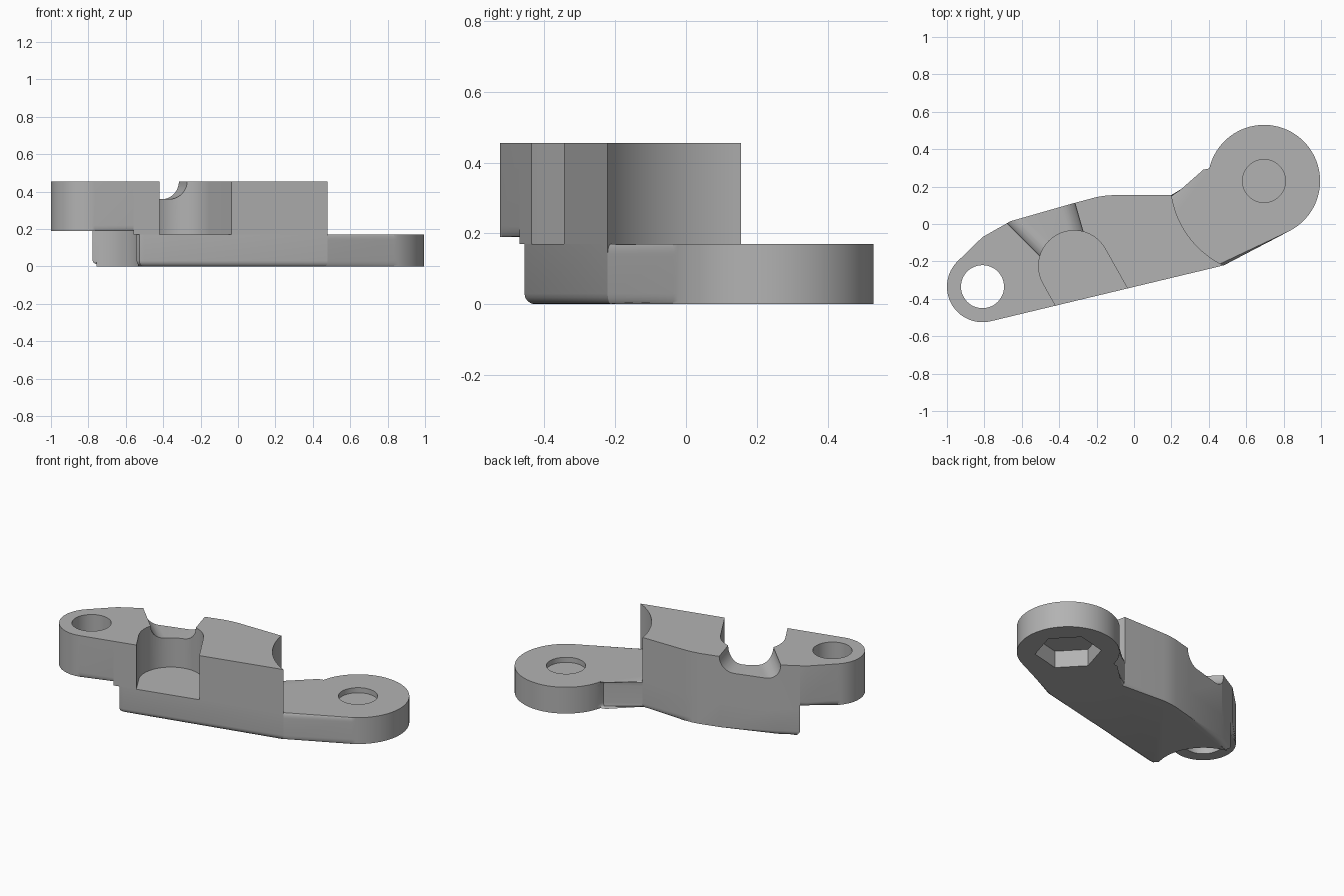
import bpy, bmesh
from math import sin, cos, radians, hypot

cube = bpy.data.objects.get("Cube")
if cube:
    bpy.data.objects.remove(cube, do_unlink=True)

grey = bpy.data.materials.new("plain_grey")
grey.use_nodes = True
grey.diffuse_color = (0.45, 0.45, 0.45, 1)
grey.node_tree.nodes["Principled BSDF"].inputs["Base Color"].default_value = grey.diffuse_color

SMALL, BIG = (-0.81, -0.335), (0.695, 0.23)    # lug centres
SMALL_CUT, BIG_CUT = 0.285, 0.5                # clearance radii around the lugs
STEP, TOP, ROUND = 0.17, 0.455, 0.03


def arc(c, r, a, b, n=24):
    angles = [radians(a + (b - a) * i / n) for i in range(n + 1)]
    return [(c[0] + r * cos(t), c[1] + r * sin(t)) for t in angles]


def make(name, bm):
    bmesh.ops.recalc_face_normals(bm, faces=bm.faces)
    mesh = bpy.data.meshes.new(name)
    bm.to_mesh(mesh)
    bm.free()
    mesh.materials.append(grey)
    obj = bpy.data.objects.new(name, mesh)
    bpy.context.collection.objects.link(obj)
    return obj


def prism(name, outline, z0, z1, bottom=False, top=False, joint=None):
    """Extruded outline; rounds its rims except along the joint arc (centre, radius)."""
    bm = bmesh.new()
    n = len(outline)
    low = [bm.verts.new((x, y, z0)) for x, y in outline]
    high = [bm.verts.new((x, y, z1)) for x, y in outline]
    bm.faces.new(low[::-1])
    bm.faces.new(high)
    for i in range(n):
        j = (i + 1) % n
        bm.faces.new((low[i], low[j], high[j], high[i]))

    def on_joint(v):
        (cx, cy), r = joint
        return abs(hypot(v.co.x - cx, v.co.y - cy) - r) < 0.0005

    rims = []
    for ring, wanted in ((low, bottom), (high, top)):
        if wanted:
            for i in range(n):
                pair = (ring[i], ring[(i + 1) % n])
                if not all(on_joint(v) for v in pair):
                    rims.append(bm.edges.get(pair))
    if rims:
        bmesh.ops.bevel(bm, geom=rims, offset=ROUND, segments=4, profile=0.5,
                        affect='EDGES', clamp_overlap=False)
    return make(name, bm)


def cut(obj, cutter):
    cutter.hide_render = True
    mod = obj.modifiers.new("cut", 'BOOLEAN')
    mod.operation, mod.solver, mod.object = 'DIFFERENCE', 'EXACT', cutter
    bpy.context.view_layer.objects.active = obj
    bpy.ops.object.modifier_apply(modifier=mod.name)
    bpy.data.objects.remove(cutter, do_unlink=True)


# Raised end lug with a through hole
small_arc = arc(SMALL, SMALL_CUT, -28.3, 83.5)
lug = prism("raised_lug", arc(SMALL, 0.19, 134.2, 283.5, 32) + small_arc + [(-0.81, -0.07)],
            0.19, TOP, bottom=True, joint=(SMALL, SMALL_CUT))
cut(lug, prism("lug_hole", arc(SMALL, 0.115, 0, 352.5, 47), 0, 1))

# Low round foot with a shallow hole above and a hexagonal nut pocket below
big_arc = arc(BIG, BIG_CUT, 188.6, 244.5)
foot = prism("low_foot", arc(BIG, 0.3, -62.5, 172, 48) + big_arc,
             0, STEP, bottom=True, top=True, joint=(BIG, BIG_CUT))
cut(foot, prism("foot_hole", arc(BIG, 0.115, 0, 352.5, 47), 0.137, 1))
cut(foot, prism("nut_pocket", arc(BIG, 0.195, 13.5, 313.5, 5), -1, 0.11))

# Body: a lower slab with a rounded tip, and an upper block
back = [(-0.10, 0.155), (-0.15, 0.152), (-0.20, 0.144), (-0.32, 0.112), (-0.66, 0.015)]
tip = [(-0.527, -0.456), (-0.5, -0.456)]
lower = prism("lower_body", arc(SMALL, SMALL_CUT, 83.5, -20) + tip + big_arc[::-1] + back,
              0, STEP, bottom=True, joint=(BIG, BIG_CUT))
upper = prism("upper_body", small_arc[::-1] + big_arc[::-1] + back, STEP, TOP)

# Round-ended pocket opening to the front
axis = -60.7
px, py = -0.32, -0.225
dx, dy = 0.5 * cos(radians(axis)), 0.5 * sin(radians(axis))
end = arc((px, py), 0.19, axis + 90, axis + 270, 32)
mouth = [(x + dx, y + dy) for x, y in (end[-1], end[0])]
cut(upper, prism("front_pocket", end + mouth, 0.1, 1))

# Flaring channel with rounded sides, from the pocket to the back


def channel_section(t):
    left = (-0.505 - 0.175 * t, -0.17 + 0.175 * t)
    right = (-0.275 - 0.04 * t, -0.03 + 0.14 * t)
    width = hypot(right[0] - left[0], right[1] - left[1])
    r = 0.096
    curve = [(0, 0.7)] + arc((r, TOP), r, 180, 270, 10)
    curve += arc((width - r, TOP), r, 270, 360, 10) + [(width, 0.7)]
    return [(left[0] + (right[0] - left[0]) * s / width,
             left[1] + (right[1] - left[1]) * s / width, z) for s, z in curve]


bm = bmesh.new()
inner, outer = [[bm.verts.new(p) for p in channel_section(t)] for t in (-0.3, 1.4)]
bm.faces.new(inner)
bm.faces.new(outer[::-1])
for i in range(len(inner)):
    bm.faces.new((inner[i - 1], inner[i], outer[i], outer[i - 1]))
cut(upper, make("back_channel", bm))

# Smooth the curved walls, keep the corners crisp
for obj in (lug, foot, lower, upper):
    bpy.ops.object.select_all(action='DESELECT')
    obj.select_set(True)
    bpy.context.view_layer.objects.active = obj
    bpy.ops.object.shade_smooth_by_angle(angle=radians(30))
